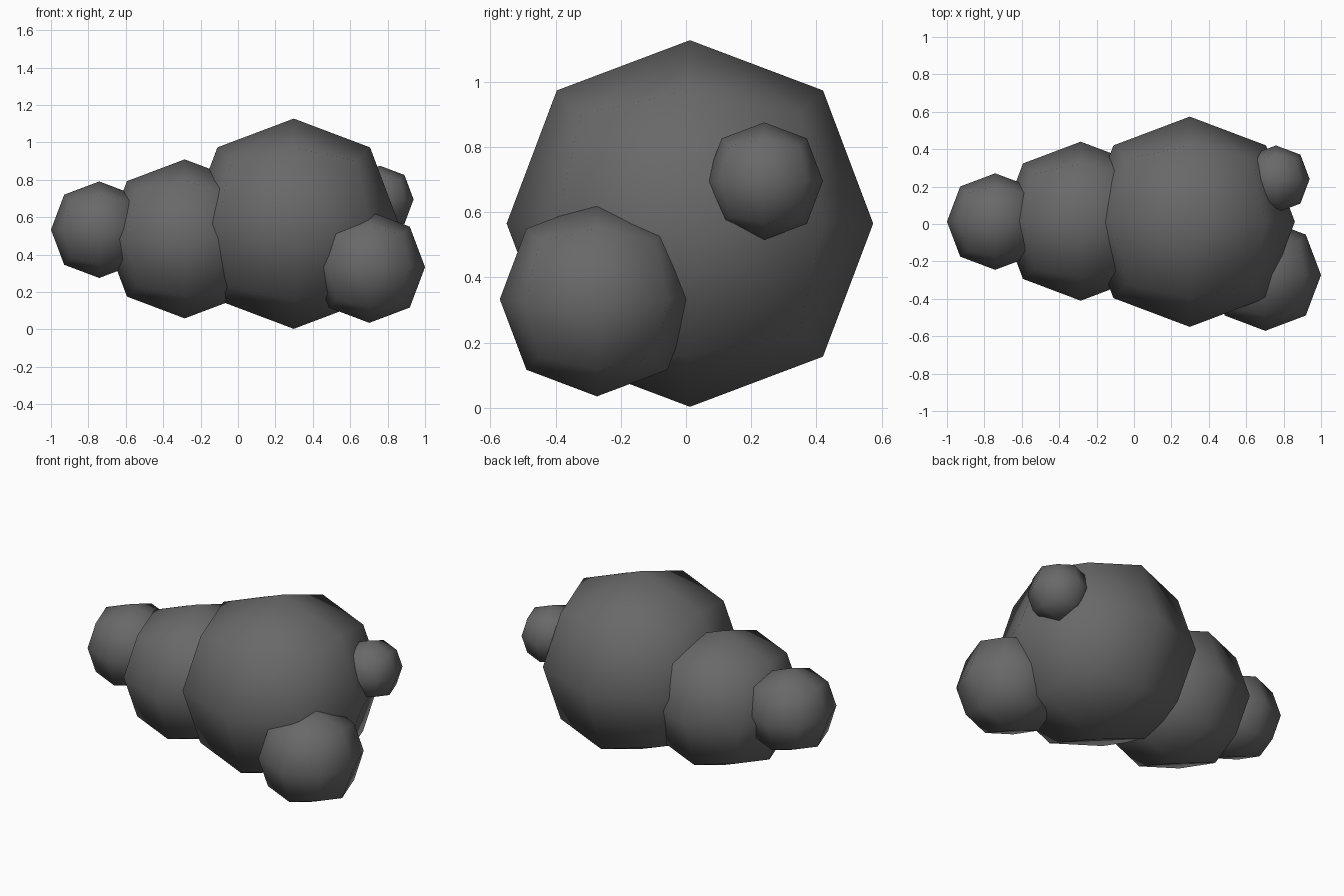
import bpy

if "Cube" in bpy.data.objects:
    bpy.data.objects.remove(bpy.data.objects["Cube"])

grey = bpy.data.materials.new("dark_grey")
grey.diffuse_color = (0.14, 0.14, 0.14, 1)
grey.use_nodes = True
grey.node_tree.nodes["Principled BSDF"].inputs["Base Color"].default_value = grey.diffuse_color

# A cube subdivided once puts its face centres at 0.8395 of the half size
FACE_RATIO = 0.8395


def rounded_ball(name, centre, radius):
    bpy.ops.mesh.primitive_cube_add(size=2 * radius / FACE_RATIO, location=centre)
    ob = bpy.context.object
    ob.name = name
    ob.data.materials.append(grey)
    sub = ob.modifiers.new("round", 'SUBSURF')
    sub.levels = sub.render_levels = 1
    for p in ob.data.polygons:
        p.use_smooth = True
    return ob


# Chain of three overlapping lumps, large to small
rounded_ball("large_lump", (0.298, 0.012, 0.565), 0.562)
rounded_ball("middle_lump", (-0.285, 0.015, 0.484), 0.425)
rounded_ball("end_lump", (-0.742, 0.013, 0.533), 0.258)

# Two side lumps on the large one
rounded_ball("low_side_lump", (0.702, -0.273, 0.333), 0.298)
rounded_ball("high_side_lump", (0.759, 0.24, 0.695), 0.18)
